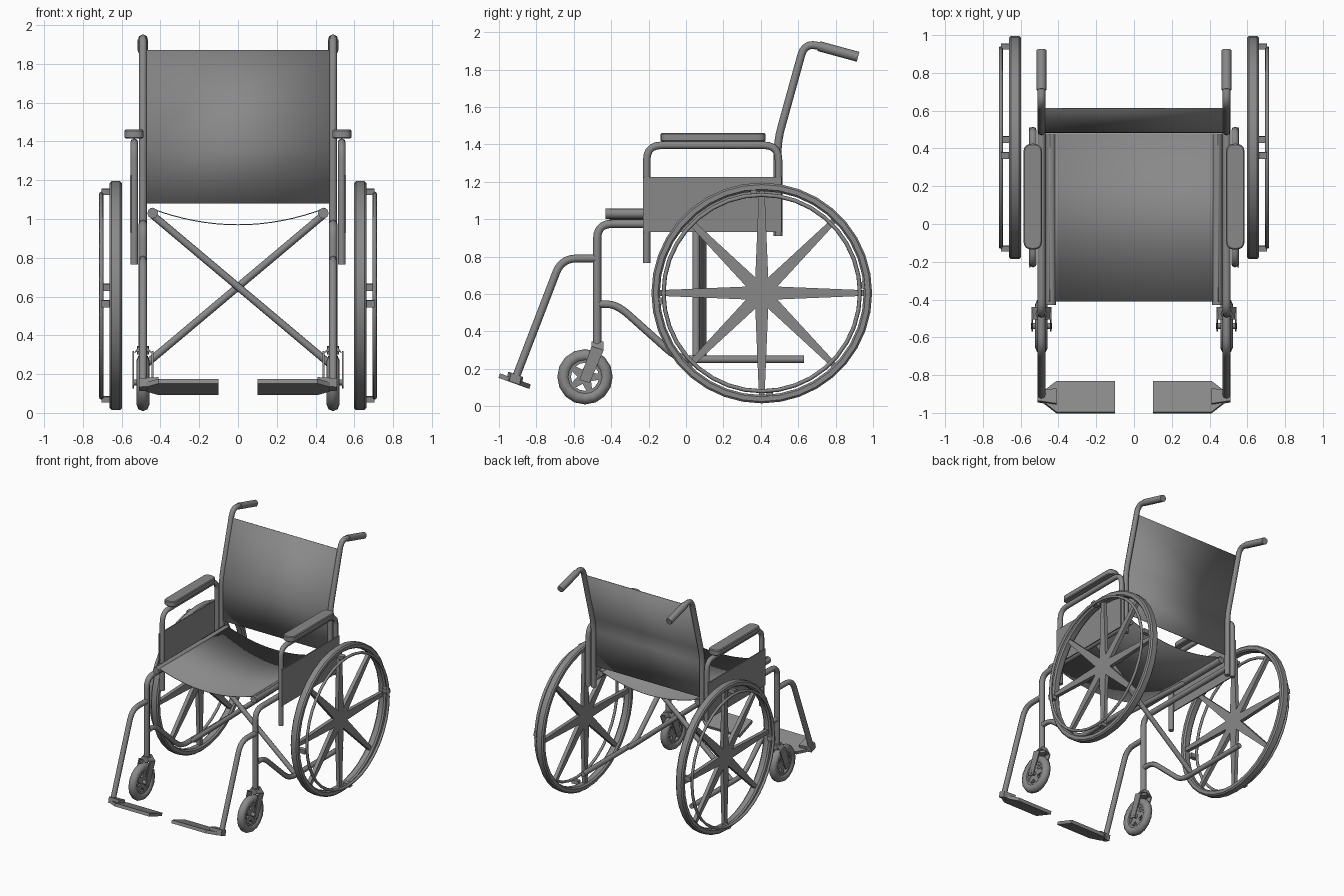
import bpy, bmesh
from math import sin, cos, pi, radians
from mathutils import Vector

cube = bpy.data.objects.get("Cube")
if cube:
    bpy.data.objects.remove(cube, do_unlink=True)

grey = bpy.data.materials.new("mid_grey")
grey.use_nodes = True
grey.diffuse_color = (0.25, 0.25, 0.25, 1)
grey.node_tree.nodes["Principled BSDF"].inputs["Base Color"].default_value = (0.25, 0.25, 0.25, 1)


def add_object(name, mesh, mirror=True, smooth=30):
    """Link a mesh, colour it and repeat it on the other side."""
    mesh.materials.clear()
    mesh.materials.append(grey)
    ob = bpy.data.objects.new(name, mesh)
    bpy.context.collection.objects.link(ob)
    bpy.ops.object.select_all(action='DESELECT')
    ob.select_set(True)
    bpy.context.view_layer.objects.active = ob
    if smooth:
        bpy.ops.object.shade_smooth_by_angle(angle=radians(smooth))
    if mirror:
        mod = ob.modifiers.new("Mirror", 'MIRROR')
        mod.use_mirror_merge = False
    return ob


def finish(name, bm, **options):
    bmesh.ops.recalc_face_normals(bm, faces=bm.faces)
    mesh = bpy.data.meshes.new(name)
    bm.to_mesh(mesh)
    bm.free()
    return add_object(name, mesh, **options)


def rounded(points, radius, closed=False, steps=5):
    """Replace each corner of a path with a short curve."""
    pts = [Vector(p) for p in points]
    out = []
    for i, p in enumerate(pts):
        if not closed and i in (0, len(pts) - 1):
            out.append(p)
            continue
        a, b = pts[i - 1] - p, pts[(i + 1) % len(pts)] - p
        a = p + a.normalized() * min(radius, a.length * 0.49)
        b = p + b.normalized() * min(radius, b.length * 0.49)
        for k in range(steps + 1):
            t = k / steps
            out.append(a * (1 - t) ** 2 + p * 2 * t * (1 - t) + b * t * t)
    return out


def tube(name, points, radius, bend=0.08, mirror=True):
    curve = bpy.data.curves.new(name, 'CURVE')
    curve.dimensions = '3D'
    curve.bevel_depth = radius
    curve.bevel_resolution = 2
    curve.use_fill_caps = True
    path = rounded(points, bend)
    spline = curve.splines.new('POLY')
    spline.points.add(len(path) - 1)
    for sp, p in zip(spline.points, path):
        sp.co = (*p, 1)
    temp = bpy.data.objects.new(name + "_path", curve)
    bpy.context.collection.objects.link(temp)
    bpy.context.view_layer.update()
    mesh = bpy.data.meshes.new_from_object(temp.evaluated_get(bpy.context.evaluated_depsgraph_get()))
    bpy.data.objects.remove(temp, do_unlink=True)
    return add_object(name, mesh, mirror=mirror, smooth=50)


def side_tube(name, x, yz, radius=0.021, bend=0.08):
    return tube(name, [(x, y, z) for y, z in yz], radius, bend)


def prism(name, points, vec, bevel=0):
    """Push a flat outline along a vector."""
    bm = bmesh.new()
    face = bm.faces.new([bm.verts.new(p) for p in points])
    new = bmesh.ops.extrude_face_region(bm, geom=[face], use_keep_orig=True)["geom"]
    bmesh.ops.translate(bm, verts=[v for v in new if isinstance(v, bmesh.types.BMVert)], vec=vec)
    ob = finish(name, bm)
    if bevel:
        ob.modifiers.new("Bevel", 'BEVEL').width = bevel
    return ob


def ring(name, centre, profile, segments, smooth=30):
    """Turn a closed (x, radius) profile round a sideways axle."""
    bm = bmesh.new()
    cx, cy, cz = centre
    loops = []
    for i in range(segments):
        a = 2 * pi * i / segments
        loops.append([bm.verts.new((cx + x, cy + r * cos(a), cz + r * sin(a))) for x, r in profile])
    n = len(profile)
    for i in range(segments):
        a, b = loops[i], loops[(i + 1) % segments]
        for j in range(n):
            k = (j + 1) % n
            bm.faces.new((a[j], a[k], b[k], b[j]))
    return finish(name, bm, smooth=smooth)


def star(name, centre, count, valley, tip, half_width, thickness):
    """Flat hub with tapering spokes."""
    x, y, z = centre
    pts = []
    for i in range(count):
        a = 2 * pi * i / count
        for along, across in ((tip, -half_width), (tip, half_width)):
            pts.append((x - thickness / 2, y + along * cos(a) - across * sin(a),
                        z + along * sin(a) + across * cos(a)))
        b = a + pi / count
        pts.append((x - thickness / 2, y + valley * cos(b), z + valley * sin(b)))
    return prism(name, pts, (thickness, 0, 0))


def sheet(name, rows):
    """Thin cloth from matching rows of points."""
    bm = bmesh.new()
    grid = [[bm.verts.new(p) for p in row] for row in rows]
    for r, s in zip(grid, grid[1:]):
        for j in range(len(r) - 1):
            bm.faces.new((r[j], r[j + 1], s[j + 1], s[j]))
    ob = finish(name, bm, mirror=False)
    mod = ob.modifiers.new("Solidify", 'SOLIDIFY')
    mod.thickness, mod.offset = 0.005, 0


def circle_profile(r, ring_r, n):
    return [(r * cos(2 * pi * i / n), ring_r + r * sin(2 * pi * i / n)) for i in range(n)]


FRAME_X = 0.49

# Rear wheels
hub = Vector((0.63, 0.405, 0.605))
ring("rear_tyre", hub, [(-0.032, 0.58), (-0.022, 0.59), (0.022, 0.59), (0.032, 0.58),
                        (0.032, 0.555), (0.02, 0.545), (-0.02, 0.545), (-0.032, 0.555)], 36)
star("rear_spokes", hub, 8, 0.09, 0.555, 0.015, 0.03)
ring("hand_rim", hub + Vector((0.075, 0, 0)), circle_profile(0.011, 0.525, 8), 36, 50)
for i in range(4):
    a = radians(4.5 + 90 * i)
    out = Vector((0, cos(a), sin(a)))
    side = Vector((0, -sin(a), cos(a))) * 0.018
    c = hub + out * 0.53 + Vector((0.02, 0, 0))
    up = out * 0.022
    prism("rim_clip", [c - side - out * 0.008, c + side - out * 0.008, c + side + up, c - side + up],
          (0.055, 0, 0))

# Back posts with push handles
side_tube("back_post", FRAME_X, [(0.49, 0.91), (0.49, 1.42), (0.635, 1.945), (0.90, 1.875)], 0.021, 0.07)
side_tube("push_grip", FRAME_X, [(0.71, 1.925), (0.92, 1.868)], 0.027)

# Main side frame
side_tube("side_frame", FRAME_X, [(0.49, 0.975), (-0.475, 0.975), (-0.475, 0.33)], 0.022)
side_tube("lower_rail", FRAME_X, [(-0.475, 0.545), (-0.37, 0.545), (-0.04, 0.25), (0.63, 0.25)], 0.02)
side_tube("footrest_hanger", FRAME_X, [(-0.475, 0.79), (-0.665, 0.79), (-0.915, 0.14)], 0.021)
side_tube("seat_rail", 0.44, [(-0.43, 1.03), (0.48, 1.03)], 0.028)

# Crossed braces under the seat
for s, y in ((1, 0.055), (-1, 0.09)):
    tube("cross_brace", [(-0.44 * s, y, 1.02), (0.47 * s, y, 0.255)], 0.019, mirror=False)

# Cloth seat and backrest
seat_x = [-0.45 + 0.9 * i / 16 for i in range(17)]
sheet("seat", [[(x, y, 0.97 + 0.085 * (x / 0.45) ** 2) for x in seat_x] for y in (-0.41, 0.48)])
back_line = rounded([(0, 0.485, 1.08), (0, 0.485, 1.42), (0, 0.612, 1.87)], 0.06)
sheet("backrest", [[(x, p.y, p.z) for x in (-0.495, 0.495)] for p in back_line])

# Armrests and side panels
side_tube("arm_frame", 0.535, [(-0.21, 0.765), (-0.21, 1.395), (0.495, 1.395), (0.495, 0.91)], 0.02)
prism("arm_pad", rounded([(0.487, -0.135, 1.415), (0.585, -0.135, 1.415),
                          (0.585, 0.425, 1.415), (0.487, 0.425, 1.415)], 0.045, True),
      (0, 0, 0.045), 0.006)
prism("side_panel", [(0.548, -0.23, 0.93), (0.548, 0.51, 0.93),
                     (0.548, 0.51, 1.225), (0.548, -0.23, 1.225)], (0.009, 0, 0))

# Casters
axle = Vector((FRAME_X, -0.54, 0.157))
ring("caster_tyre", axle, [(x, r) for x, r in circle_profile(0.033, 0.115, 8)], 16, 50)
ring("caster_rim", axle, [(-0.02, 0.075), (0.02, 0.075), (0.02, 0.095), (-0.02, 0.095)], 16)
star("caster_spokes", axle, 5, 0.04, 0.085, 0.014, 0.03)
side_tube("caster_axle", FRAME_X, [(-0.475, 0.30), (-0.475, 0.345)], 0.03)
tube("caster_axle_pin", [(0.435, -0.54, 0.157), (0.545, -0.54, 0.157)], 0.016)
for s in (-1, 1):
    x = FRAME_X + 0.045 * s
    prism("fork_blade", [(x, -0.57, 0.14), (x, -0.515, 0.125), (x, -0.44, 0.30), (x, -0.505, 0.32)],
          (0.008 * s, 0, 0))
    top = FRAME_X + 0.02 * s
    prism("fork_shoulder", [(x, -0.505, 0.31), (x + 0.008 * s, -0.505, 0.30),
                            (top, -0.505, 0.345), (FRAME_X, -0.505, 0.345), (FRAME_X, -0.505, 0.322)],
          (0, 0.065, 0))

# Tilted footplates with their clamps
def tilt(x, y, lift=0):
    return (x, y, 0.145 - 0.36 * (y + 0.91) + lift)


prism("footplate", [tilt(x, y) for x, y in ((0.1, -0.995), (0.41, -0.995), (0.475, -0.945),
                                            (0.475, -0.88), (0.41, -0.83), (0.1, -0.83))],
      (0, -0.008, -0.024))
prism("footplate_clamp", [tilt(x, y, 0.025) for x, y in ((0.41, -0.95), (0.51, -0.935),
                                                         (0.51, -0.88), (0.41, -0.87))],
      (0, -0.01, -0.045))
